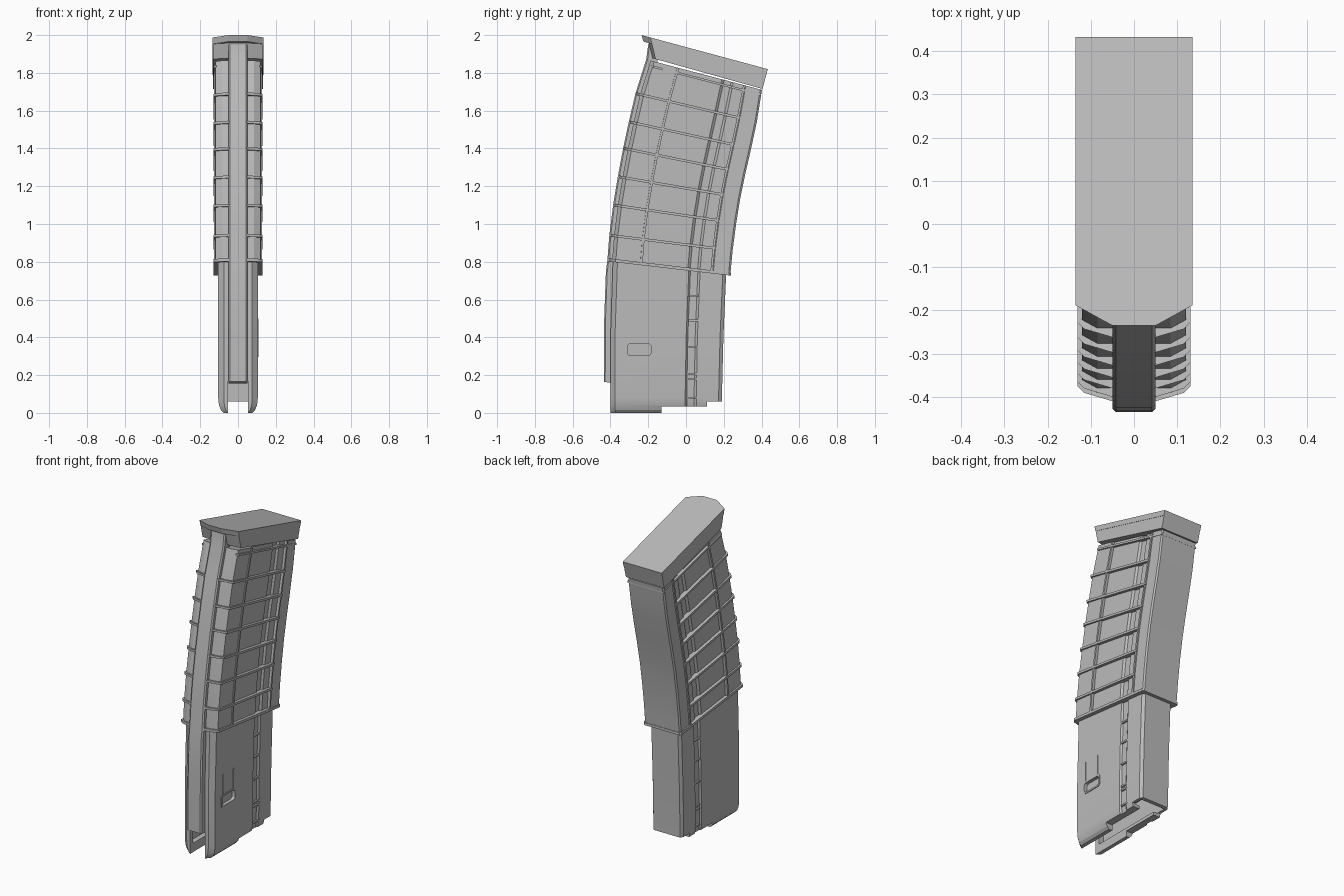
import bpy
import bmesh
import math
from mathutils import Vector

if "Cube" in bpy.data.objects:
    bpy.data.objects.remove(bpy.data.objects["Cube"], do_unlink=True)

grey = bpy.data.materials.new("matte_grey")
grey.use_nodes = True
grey.diffuse_color = (0.5, 0.5, 0.5, 1)
grey.node_tree.nodes["Principled BSDF"].inputs["Base Color"].default_value = (0.5, 0.5, 0.5, 1)

# Curved casing stations: front y, front z, back y, back z
CURVE = [
    (-0.41, 0.81, 0.235, 0.735), (-0.40, 0.94, 0.247, 0.86),
    (-0.38, 1.10, 0.266, 1.005), (-0.355, 1.25, 0.288, 1.14),
    (-0.327, 1.40, 0.315, 1.27), (-0.297, 1.54, 0.345, 1.40),
    (-0.262, 1.69, 0.375, 1.54), (-0.205, 1.87, 0.402, 1.71),
]


def lerp(a, b, f):
    return tuple(p + (q - p) * f for p, q in zip(a, b))


def at(t):
    i = max(0, min(int(t), len(CURVE) - 2))
    return lerp(CURVE[i], CURVE[i + 1], t - i)


def finish(name, bm):
    bmesh.ops.recalc_face_normals(bm, faces=bm.faces[:])
    mesh = bpy.data.meshes.new(name)
    bm.to_mesh(mesh)
    bm.free()
    mesh.materials.append(grey)
    obj = bpy.data.objects.new(name, mesh)
    bpy.context.collection.objects.link(obj)
    return obj


def sweep(name, half, stations, widths=None):
    """Sweep a mirrored (depth fraction, half width) outline through stations."""
    ring = half + [(u, -x) for u, x in reversed(half)]
    bm = bmesh.new()
    loops = []
    for k, (fy, fz, by, bz) in enumerate(stations):
        w = widths[k] if widths else 1
        loops.append([bm.verts.new((x * w, fy + (by - fy) * u, fz + (bz - fz) * u))
                      for u, x in ring])
    n = len(ring)
    for a, b in zip(loops, loops[1:]):
        for i in range(n):
            j = (i + 1) % n
            bm.faces.new((a[i], a[j], b[j], b[i]))
    bm.faces.new(loops[0])
    bm.faces.new(loops[-1])
    return finish(name, bm)


def box(name, low, high, bevel=0.0):
    bm = bmesh.new()
    bmesh.ops.create_cube(bm, size=1)
    low, high = Vector(low), Vector(high)
    for v in bm.verts:
        v.co = Vector([l + (h - l) * (c + 0.5) for l, h, c in zip(low, high, v.co)])
    if bevel:
        along_x = [e for e in bm.edges
                   if abs(e.verts[0].co.x - e.verts[1].co.x) > 0.001]
        bmesh.ops.bevel(bm, geom=along_x, offset=bevel, segments=3,
                        profile=0.5, affect='EDGES')
    return finish(name, bm)


def cut(obj, *cutters):
    bpy.context.view_layer.objects.active = obj
    for c in cutters:
        mod = obj.modifiers.new("cut", 'BOOLEAN')
        mod.operation = 'DIFFERENCE'
        mod.solver = 'EXACT'
        mod.object = c
        bpy.ops.object.modifier_apply(modifier=mod.name)
        bpy.data.objects.remove(c, do_unlink=True)


def thick(t, h):
    fy, fz, by, bz = at(t)
    return [(fy, fz - h, by, bz - h), (fy, fz + h, by, bz + h)]


# Lower casing with side grooves and rounded lips
lower = sweep("lower_casing",
              [(0, 0.075), (0.04, 0.105), (0.67, 0.105), (0.685, 0.096), (0.75, 0.096),
               (0.77, 0.105), (0.97, 0.105), (1, 0.092)],
              [(-0.40, 0, 0.19, 0), (-0.40, 0.015, 0.19, 0.015),
               (-0.40, 0.04, 0.19, 0.04), (-0.40, 0.08, 0.19, 0.08),
               (-0.40, 0.4, 0.198, 0.4), (-0.385, 0.86, 0.215, 0.79)],
              [0.72, 0.86, 0.96, 1, 1, 1])
cut(lower,
    box("lip_step", (-0.3, -0.13, -0.1), (0.3, 0.5, 0.035)),
    box("back_step", (-0.3, 0.11, -0.1), (0.3, 0.5, 0.06)),
    box("mouth", (-0.052, -0.6, -0.1), (0.052, 0.165, 0.17)),
    box("cavity", (-0.085, -0.37, 0.055), (0.085, 0.165, 0.21)),
    box("catch_window", (0.088, -0.31, 0.305), (0.2, -0.185, 0.365), 0.015))

# Raised frame and guide lines around the catch window
frame = box("catch_frame", (0.1, -0.32, 0.295), (0.109, -0.175, 0.375), 0.02)
cut(frame, box("frame_hole", (0, -0.31, 0.305), (0.2, -0.185, 0.365), 0.015))
for i, y in enumerate((-0.30, -0.195)):
    box(f"catch_guide_{i}", (0.1, y - 0.003, 0.37), (0.109, y + 0.003, 0.5))

# Rungs across the lower grooves
for i, z in enumerate((0.08, 0.18, 0.205, 0.35, 0.49, 0.62)):
    for side in (-1, 1):
        x0, x1 = sorted((side * 0.09, side * 0.106))
        box(f"groove_rung_{i}_{'left' if side > 0 else 'right'}",
            (x0, 0.012, z - 0.005), (x1, 0.065, z + 0.005))

# Upper casing with recessed panels and thicker back
sweep("upper_casing",
      [(0.03, 0.085), (0.06, 0.120), (0.26, 0.122), (0.27, 0.112), (0.65, 0.112),
       (0.67, 0.102), (0.73, 0.102), (0.75, 0.112), (0.84, 0.112), (0.86, 0.123),
       (0.985, 0.125), (1, 0.118)],
      [at(t / 2) for t in range(15)])

# Front spine
line = [(-0.435, 0.165), (-0.433, 0.5), (-0.424, 0.75)]
line += [(s[0] - 0.006, s[1]) for s in CURVE] + [(-0.2, 1.95)]
sweep("front_spine", [(0, 0.042), (0.12, 0.05), (1, 0.05)],
      [(y, z, y + 0.06, z - 0.01) for y, z in line])

# Horizontal ribs wrapping the front corners
rib = [(0, 0.05), (0.03, 0.115), (0.055, 0.131)]
for i in range(1, 7):
    sweep(f"cross_rib_{i}", rib + [(0.86, 0.131)], thick(i, 0.007))
sweep("lower_lip", rib + [(0.99, 0.131), (1.005, 0.122)], thick(0, 0.008))
sweep("upper_lip", [(0.05, 0.115), (0.07, 0.129), (1, 0.127)], thick(6.85, 0.006))

# Long ribs following the curve
for name, u in (("front", 0.27), ("back", 0.845)):
    sweep(f"long_rib_{name}", [(u - 0.009, 0.128), (u + 0.009, 0.128)],
          [at(t) for t in range(8)])

# Floor cap: skirt and overhanging plate
low, high = (-0.204, 1.885, 0.405, 1.715), (-0.235, 2.0, 0.433, 1.82)
mid = lerp(low, high, 0.7)
sweep("cap_skirt", [(0.045, 0.06), (0.07, 0.133), (1, 0.133)], [low, mid])
sweep("cap_plate", [(0, 0.05), (0.07, 0.135), (1, 0.135)], [mid, high])

# Smooth the gentle curves, keep corners crisp
bpy.ops.object.select_all(action='DESELECT')
for obj in bpy.context.collection.objects:
    if obj.type == 'MESH':
        obj.select_set(True)
        bpy.context.view_layer.objects.active = obj
bpy.ops.object.shade_smooth_by_angle(angle=math.radians(20))
